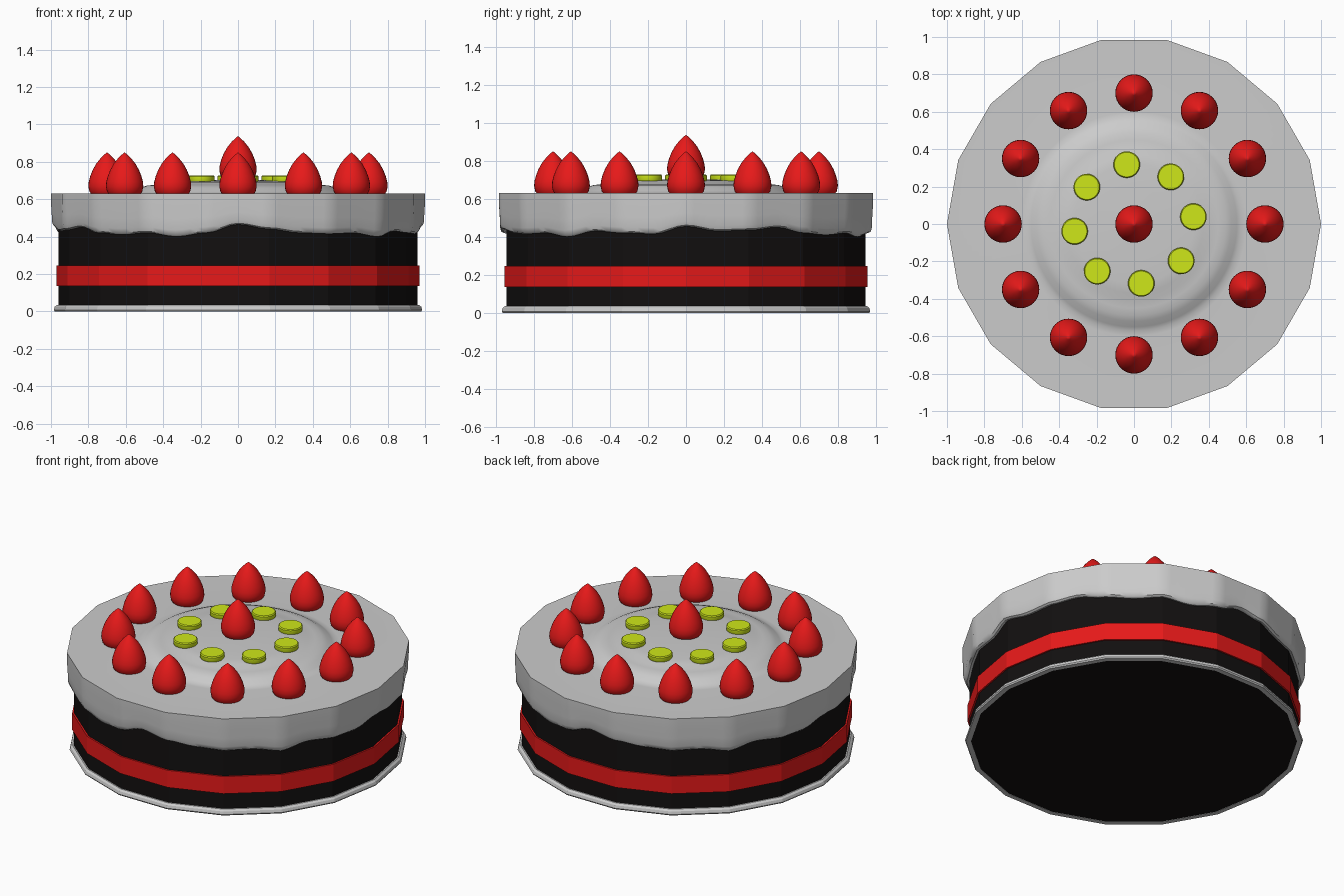
import bpy, bmesh, math
from math import sin, cos, pi, radians

if "Cube" in bpy.data.objects:
    bpy.data.objects.remove(bpy.data.objects["Cube"])


def material(name, rgb):
    m = bpy.data.materials.new(name)
    m.diffuse_color = (*rgb, 1)
    m.use_nodes = True
    m.node_tree.nodes["Principled BSDF"].inputs["Base Color"].default_value = m.diffuse_color
    return m


RED = material("red", (0.8, 0.01, 0.01))
DARK = material("dark_chocolate", (0.006, 0.005, 0.005))
GREEN = material("lime", (0.62, 0.8, 0.01))


def finish(name, bm, mat=None, smooth=None):
    bmesh.ops.recalc_face_normals(bm, faces=bm.faces)
    me = bpy.data.meshes.new(name)
    bm.to_mesh(me)
    bm.free()
    ob = bpy.data.objects.new(name, me)
    bpy.context.collection.objects.link(ob)
    if mat:
        me.materials.append(mat)
    if smooth:
        bpy.ops.object.select_all(action='DESELECT')
        ob.select_set(True)
        bpy.context.view_layer.objects.active = ob
        bpy.ops.object.shade_smooth_by_angle(angle=radians(smooth))
    return ob


def loft(rings, close=False, cap=False):
    """Skin a list of point rings; optionally close the profile or cap the ends."""
    bm = bmesh.new()
    vs = [[bm.verts.new(p) for p in ring] for ring in rings]
    n = len(vs[0])
    for a, b in zip(vs, vs[1:] + ([vs[0]] if close else [])):
        for i in range(n):
            j = (i + 1) % n
            bm.faces.new((a[i], a[j], b[j], b[i]))
    if cap:
        bm.faces.new(vs[0])
        bm.faces.new(vs[-1])
    bmesh.ops.remove_doubles(bm, verts=bm.verts, dist=1e-5)
    return bm


def lathe(name, profile, sides, mat=None, smooth=None, close=False, cap=False, at=(0, 0, 0)):
    rings = [[(r * cos(2 * pi * i / sides), r * sin(2 * pi * i / sides), z)
              for i in range(sides)] for r, z in profile]
    ob = finish(name, loft(rings, close, cap), mat, smooth)
    ob.location = at
    return ob


SIDES = 18

# sponge, ribbon and board edge
lathe("cake_body", [(0.96, 0.002), (0.96, 0.6)], SIDES, DARK, cap=True)
lathe("ribbon", [(0.95, 0.135), (0.97, 0.135), (0.97, 0.245), (0.95, 0.245)],
      SIDES, RED, close=True)
lathe("base_trim", [(0.95, 0), (0.98, 0), (0.985, 0.008), (0.98, 0.025), (0.968, 0.035), (0.95, 0.035)],
      SIDES, close=True)

# icing: polygonal top with a ringed mound, and a dripping skirt
DRIPS = [0.455, 0.43, 0.435, 0.45, 0.42, 0.41, 0.42, 0.40, 0.42,
         0.465, 0.44, 0.42, 0.415, 0.42, 0.40, 0.43, 0.42, 0.415]


def drip(a):
    t = (a / radians(10)) % len(DRIPS)
    i = int(t)
    w = (1 - cos(pi * (t - i))) / 2
    return DRIPS[i] * (1 - w) + DRIPS[(i + 1) % len(DRIPS)] * w


def facet(a):
    step = 2 * pi / SIDES
    return cos(step / 2) / cos(a % step - step / 2)


N = SIDES * 8
angles = [2 * pi * i / N for i in range(N)]
MOUND = [(0.02, 0.705), (0.2, 0.70), (0.32, 0.697), (0.37, 0.692), (0.41, 0.68), (0.45, 0.677),
         (0.49, 0.672), (0.52, 0.66), (0.55, 0.642), (0.57, 0.632), (0.6, 0.63)]
rings = [[(r * cos(a), r * sin(a), z) for a in angles] for r, z in MOUND]
SKIRT = [(1.0, 0), (1.0, 0.3), (0.996, 0.6), (0.995, 0.85), (0.988, 0.96), (0.975, 1.0), (0.95, 0.97)]
for r, t in SKIRT:
    rings.append([(r * facet(a) * cos(a), r * facet(a) * sin(a), 0.63 + (drip(a) - 0.63) * t)
                  for a in angles])
icing_bm = loft(rings)
bmesh.ops.holes_fill(icing_bm, edges=[e for e in icing_bm.edges
                     if e.is_boundary and e.verts[0].co.xy.length < 0.1], sides=0)
finish("icing", icing_bm, smooth=40)

# strawberries: a ring of twelve and one in the middle
BERRY = [(0, 0), (0.085, 0), (0.094, 0.012), (0.1, 0.04), (0.098, 0.065), (0.09, 0.095), (0.077, 0.128),
         (0.058, 0.162), (0.034, 0.192), (0.012, 0.213), (0, 0.222)]
spots = [(0.7 * cos(radians(30 * i)), 0.7 * sin(radians(30 * i)), 0.628) for i in range(12)]
for i, p in enumerate(spots + [(0, 0, 0.715)]):
    lathe(f"strawberry_{i + 1}", BERRY, 32, RED, 40, at=p)

# lime slices around the middle
SLICE = [(0, 0), (0.068, 0), (0.071, 0.006), (0.071, 0.028), (0.066, 0.034), (0, 0.034)]
for i in range(8):
    a = radians(7 + 45 * i)
    lathe(f"lime_slice_{i + 1}", SLICE, 32, GREEN, 30, at=(0.32 * cos(a), 0.32 * sin(a), 0.694))
